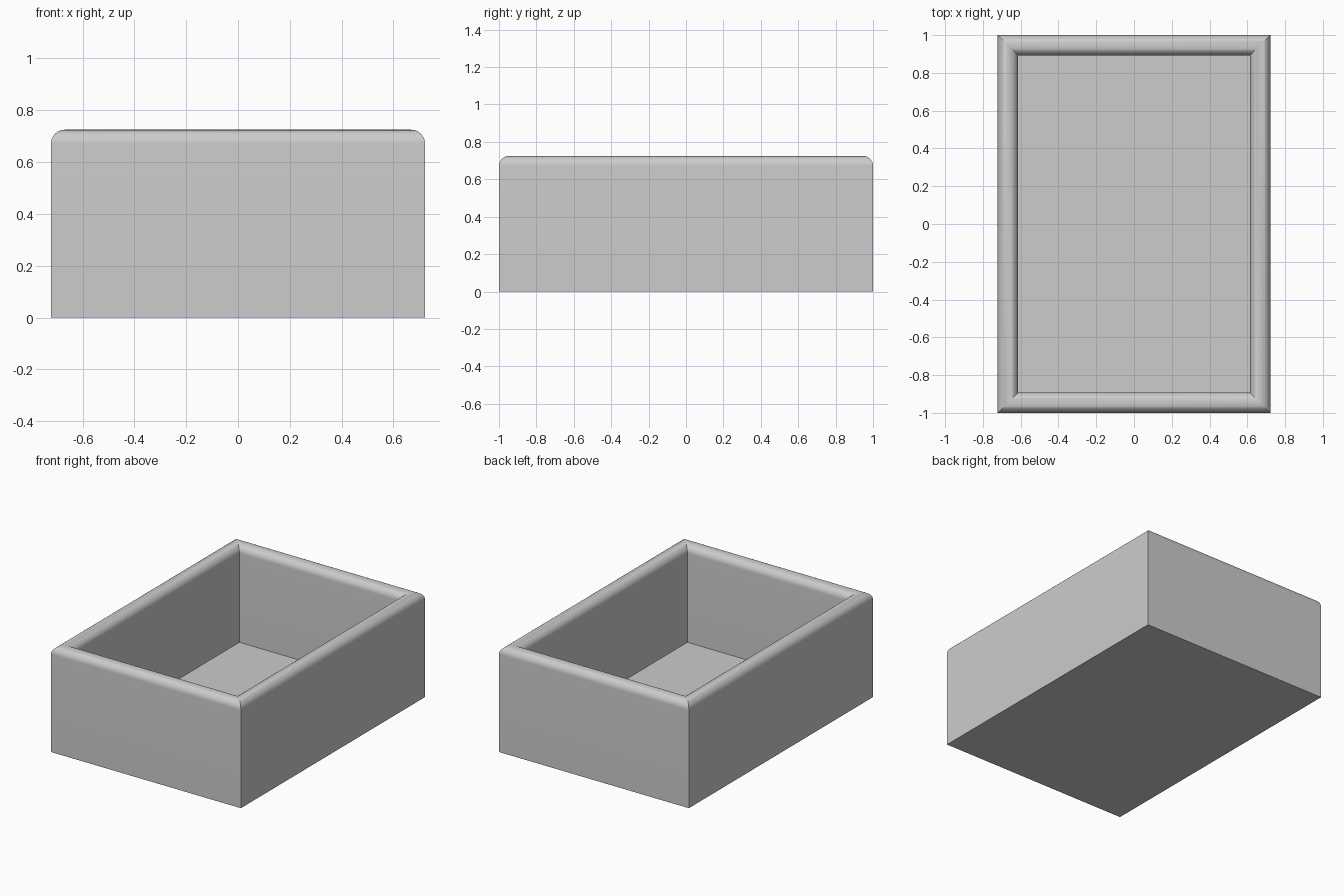
import bpy
import bmesh
import math

cube = bpy.data.objects.get("Cube")
if cube:
    bpy.data.objects.remove(cube, do_unlink=True)

HALF_X, HALF_Y, HEIGHT = 0.722, 1.0, 0.725
WALL, FLOOR = 0.108, 0.06
RADIUS = WALL / 2
STEPS = 24

# Plain grey material
grey = bpy.data.materials.new("light grey")
grey.use_nodes = True
colour = (0.604, 0.604, 0.604, 1)
grey.diffuse_color = colour
grey.node_tree.nodes["Principled BSDF"].inputs["Base Color"].default_value = colour

# Wall profile as (inset, height): outer foot, rounded rim, inner foot
profile = [(0, 0)]
for i in range(STEPS + 1):
    a = math.pi * i / STEPS
    profile.append((RADIUS - RADIUS * math.cos(a),
                    HEIGHT - RADIUS + RADIUS * math.sin(a)))
profile.append((WALL, FLOOR))

# Sweep the profile round the rectangle with mitred corners
bm = bmesh.new()
rings = []
for inset, z in profile:
    x, y = HALF_X - inset, HALF_Y - inset
    rings.append([bm.verts.new((sx * x, sy * y, z))
                  for sx, sy in ((-1, -1), (1, -1), (1, 1), (-1, 1))])
for low, high in zip(rings, rings[1:]):
    for i in range(4):
        j = (i + 1) % 4
        bm.faces.new((low[i], low[j], high[j], high[i]))

# Underside and inner floor
bm.faces.new(rings[0][::-1])
bm.faces.new(rings[-1])
bmesh.ops.recalc_face_normals(bm, faces=bm.faces)

mesh = bpy.data.meshes.new("open_box")
bm.to_mesh(mesh)
bm.free()
mesh.materials.append(grey)
box = bpy.data.objects.new("open_box", mesh)
bpy.context.collection.objects.link(box)

# Smooth rim, crisp corners
bpy.ops.object.select_all(action="DESELECT")
box.select_set(True)
bpy.context.view_layer.objects.active = box
bpy.ops.object.shade_smooth_by_angle(angle=math.radians(30))
